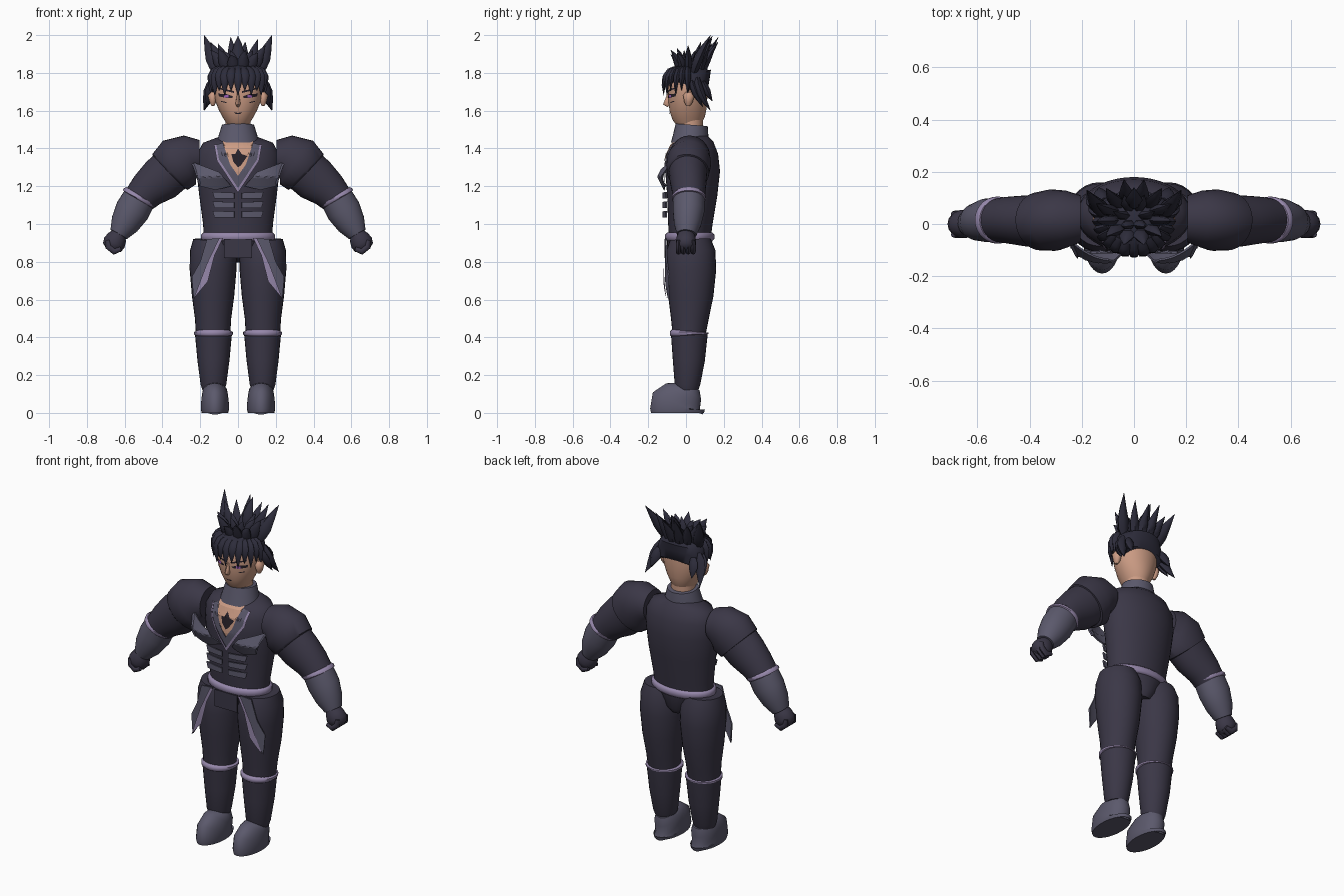
import bpy, bmesh, math
from mathutils import Vector
from mathutils.bvhtree import BVHTree

cube = bpy.data.objects.get("Cube")
if cube:
    bpy.data.objects.remove(cube)


def material(name, rgb):
    m = bpy.data.materials.new(name)
    m.use_nodes = True
    m.diffuse_color = (*rgb, 1)
    m.node_tree.nodes["Principled BSDF"].inputs["Base Color"].default_value = (*rgb, 1)
    return m


CLOTH = material("dark_cloth", (.043, .038, .062))
HAIR = material("dark_hair", (.026, .025, .043))
GREY = material("slate_grey", (.105, .1, .15))
LILAC = material("lilac_trim", (.3, .24, .4))
SKIN = material("skin", (.6, .33, .23))
INK = material("ink", (.02, .015, .022))
EYE = material("violet_eye", (.35, .12, .5))


def finish(name, bm, mat, mirror=False, smooth=True, thick=0):
    mesh = bpy.data.meshes.new(name)
    bm.to_mesh(mesh)
    bm.free()
    obj = bpy.data.objects.new(name, mesh)
    bpy.context.collection.objects.link(obj)
    mesh.materials.append(mat)
    if smooth:
        mesh.shade_smooth()
        mesh.set_sharp_from_angle(angle=math.radians(50))
    if thick:
        obj.modifiers.new("Thickness", "SOLIDIFY").thickness = thick
    if mirror:
        obj.modifiers.new("Mirror", "MIRROR")
    return obj


def add_loft(bm, rings, n):
    """Skin elliptical rings (x, y, z, width, depth) across their path."""
    pts = [Vector(r[:3]) for r in rings]
    loops = []
    for i, r in enumerate(rings):
        t = (pts[min(i + 1, len(pts) - 1)] - pts[max(i - 1, 0)]).normalized()
        u = Vector((0, 1, 0)).cross(t).normalized()
        v = t.cross(u)
        loops.append([bm.verts.new(pts[i] + u * r[3] * math.cos(a) + v * r[4] * math.sin(a))
                      for a in (math.tau * k / n for k in range(n))])
    for a, b in zip(loops, loops[1:]):
        for k in range(n):
            bm.faces.new((a[k], a[(k + 1) % n], b[(k + 1) % n], b[k]))
    bm.faces.new(loops[0])
    bm.faces.new(loops[-1])


def loft(name, rings, mat, mirror=False, n=28):
    bm = bmesh.new()
    add_loft(bm, rings, n)
    bmesh.ops.recalc_face_normals(bm, faces=bm.faces)
    return finish(name, bm, mat, mirror)


def column(name, rows, mat, x=0, mirror=False, n=28):
    """Upright loft; each row is height, half width, front y, back y."""
    return loft(name, [(x, (f + b) / 2, z, w, (b - f) / 2) for z, w, f, b in rows], mat, mirror, n)


def locks(name, paths, mirror=False):
    """Leaf-shaped hair locks, each a root, a bulge, a tip and a width."""
    bm = bmesh.new()
    for root, mid, tip, w in paths:
        a, b, c = Vector(root), Vector(mid), Vector(tip)
        rings = []
        for t, s in ((0, .6), (.25, .95), (.5, 1), (.75, .6), (1, .03)):
            p = a * (1 - t) ** 2 + b * 2 * t * (1 - t) + c * t * t
            rings.append((*p, w * s, w * s * .7))
        add_loft(bm, rings, 6)
    bmesh.ops.recalc_face_normals(bm, faces=bm.faces)
    return finish(name, bm, HAIR, mirror)


def plate(name, outline, mat, depth, mirror=True, gap=.006, thick=0):
    """Thin panel drawn in x, z, laid on an object or on a depth rule."""
    bm = bmesh.new()
    bm.faces.new([bm.verts.new((x, -.4, z)) for x, z in outline])
    bmesh.ops.triangulate(bm, faces=bm.faces)
    for _ in range(3):
        bmesh.ops.subdivide_edges(bm, edges=bm.edges, cuts=1, use_grid_fill=True)
    tree = None
    if not callable(depth):
        src = bmesh.new()
        src.from_mesh(depth.data)
        tree = BVHTree.FromBMesh(src)
        src.free()
    for v in bm.verts:
        if tree:
            hit = tree.ray_cast(v.co, Vector((0, 1, 0)))[0]
            v.co.y = (hit.y if hit else 0) - gap
        else:
            v.co.y = depth(v.co.x, v.co.z)
    bmesh.ops.recalc_face_normals(bm, faces=bm.faces)
    if sum(f.normal.y for f in bm.faces) > 0:
        bmesh.ops.reverse_faces(bm, faces=bm.faces)
    return finish(name, bm, mat, mirror, False, thick)


def box(x0, x1, z0, z1):
    return [(x0, z0), (x1, z0), (x1, z1), (x0, z1)]


# Torso, belt and collar
torso = column("torso", [(.92, .18, -.09, .13), (1, .185, -.095, .14), (1.15, .205, -.1, .165),
                         (1.28, .22, -.11, .18), (1.37, .218, -.1, .17), (1.43, .185, -.075, .145),
                         (1.46, .1, -.05, .11)], CLOTH, n=40)
column("belt", [(.91, .185, -.1, .14), (.92, .195, -.11, .15), (.945, .195, -.11, .15),
                (.955, .185, -.1, .14)], LILAC)
column("pelvis", [(.82, .07, -.09, .11), (.84, .1, -.1, .13), (.92, .17, -.1, .14)], CLOTH)
plate("loincloth", box(-.075, .075, .82, .92), CLOTH, lambda x, z: -.115, False, thick=.009)
column("collar", [(1.42, .115, -.08, .12), (1.46, .105, -.07, .12), (1.525, .085, -.055, .115)], GREY)
column("neck", [(1.45, .065, -.03, .09), (1.56, .068, -.04, .09)], SKIN)

# Open neckline with its mark and trim
plate("open_chest", [(-.08, 1.44), (.08, 1.44), (.08, 1.37), (0, 1.255), (-.08, 1.37)],
      SKIN, torso, False)
plate("chest_mark", [(0, 1.4), (.02, 1.37), (.05, 1.36), (.015, 1.31), (0, 1.3),
                     (-.025, 1.33), (-.035, 1.37), (-.015, 1.37)], INK, torso, False, .01)
plate("lapel", [(0, 1.255), (.08, 1.37), (.08, 1.43), (.115, 1.42), (.1, 1.34), (0, 1.19)],
      GREY, torso, gap=.009)
plate("lapel_trim", [(0, 1.19), (.1, 1.34), (.115, 1.42), (.127, 1.42), (.112, 1.335), (0, 1.165)],
      LILAC, torso, gap=.011)


# Freestanding armour plates
def chest_depth(x, z):
    return -.153 + .5 * abs(z - 1.25) + 3 * (x - .12) ** 2


plate("chest_plates", [(.035, 1.2), (.1, 1.275), (.245, 1.33), (.215, 1.25), (.2, 1.2), (.12, 1.18)],
      GREY, chest_depth, thick=.008)
for i in range(3):
    z = 1.035 + .05 * i
    plate(f"abdomen_plates_{i + 1}", [(.02, z), (.125, z), (.135, z + .035), (.02, z + .03)],
          GREY, lambda x, z: -.125 + x * x, thick=.008)

# Legs and boots
column("thighs", [(.4, .09, -.07, .1), (.5, .096, -.08, .12), (.62, .112, -.095, .145),
                  (.76, .124, -.108, .16), (.86, .122, -.105, .155), (.92, .105, -.085, .13)],
       CLOTH, .132, True)
column("boot_shafts", [(.12, .058, -.05, .065), (.15, .068, -.06, .075), (.28, .085, -.07, .1),
                       (.42, .098, -.08, .115)], CLOTH, .13, True)
column("knee_bands", [(.41, .095, -.075, .11), (.416, .103, -.086, .12), (.428, .103, -.086, .12),
                      (.434, .093, -.075, .11)], LILAC, .13, True)
column("feet", [(0, .07, -.185, .095), (.02, .075, -.19, .1), (.05, .074, -.188, .1),
                (.085, .07, -.13, .098), (.115, .065, -.075, .092), (.14, .05, -.04, .075)],
       GREY, .122, True)


# Hip flaps
def flap_depth(x, z):
    return -.112 + 1.8 * max(0, x - .14) ** 2


plate("hip_flaps", [(.09, .925), (.165, .92), (.2, .8), (.245, .72), (.235, .605), (.17, .7), (.155, .79)],
      GREY, flap_depth, thick=.008)
plate("hip_flap_trim", [(.08, .925), (.1, .925), (.165, .79), (.18, .7), (.235, .605), (.16, .695), (.145, .79)],
      LILAC, lambda x, z: flap_depth(x, z) - .008)

# Arms
loft("shoulder_sleeves", [(.205, .02, 1.355, .09, .09), (.255, .02, 1.355, .118, .108),
                          (.31, .015, 1.325, .145, .118), (.36, .01, 1.275, .133, .112),
                          (.365, .01, 1.27, .115, .1)], CLOTH, True)
loft("upper_arms", [(.33, .01, 1.305, .122, .105), (.41, .012, 1.235, .12, .098),
                    (.48, .015, 1.18, .1, .09), (.53, .015, 1.125, .085, .083)], CLOTH, True)
loft("forearm_guards", [(.52, .015, 1.14, .088, .084), (.56, .014, 1.07, .092, .084),
                        (.6, .008, 1, .077, .072), (.632, .003, .945, .05, .052)], GREY, True)
loft("arm_bands", [(.516, .015, 1.15, .088, .083), (.519, .015, 1.145, .096, .09),
                   (.525, .015, 1.133, .096, .09), (.528, .015, 1.128, .088, .083)], LILAC, True)
loft("fists", [(.628, 0, .955, .035, .04), (.64, 0, .93, .052, .05), (.655, 0, .9, .06, .055),
               (.668, 0, .875, .052, .048), (.675, 0, .86, .025, .025)], CLOTH, True, 14)
for i in range(4):
    y = -.04 + .026 * i
    loft(f"fingers_{i + 1}", [(.69, y, .915, .012, .01), (.685, y, .88, .018, .014),
                              (.655, y, .855, .018, .014), (.62, y, .868, .012, .01)], CLOTH, True, 8)

# Head and face
head = column("head", [(1.53, .06, -.05, .085), (1.56, .078, -.072, .1), (1.6, .1, -.086, .108),
                       (1.65, .12, -.094, .112), (1.71, .13, -.095, .115), (1.77, .125, -.085, .11),
                       (1.81, .09, -.05, .08)], SKIN, n=36)
column("ears", [(1.625, .008, .0, .02), (1.645, .018, -.01, .035), (1.68, .026, -.015, .045),
                (1.7, .01, .0, .03)], SKIN, .133, True, 12)
column("nose", [(1.625, .008, -.1, -.08), (1.637, .014, -.122, -.08), (1.655, .01, -.112, -.08),
                (1.69, .006, -.098, -.08)], SKIN, n=8)
plate("eye_lines", [(.025, 1.675), (.06, 1.688), (.105, 1.69), (.1, 1.675), (.06, 1.667), (.03, 1.668)],
      INK, head, gap=.004)
plate("irises", box(.05, .073, 1.669, 1.684), EYE, head, gap=.006)
plate("brows", [(.02, 1.703), (.1, 1.722), (.1, 1.714), (.02, 1.693)], INK, head, gap=.004)
plate("cheek_marks", [(.06, 1.645), (.09, 1.652), (.09, 1.647), (.06, 1.64)], INK, head, gap=.004)
plate("mouth", [(-.025, 1.592), (0, 1.588), (.025, 1.592), (.01, 1.582), (-.01, 1.582)],
      INK, head, False, .004)

# Hair: cap, crown, fringe and side locks
column("hair_cap", [(1.69, .132, .03, .125), (1.73, .142, -.04, .14), (1.78, .138, -.095, .138),
                    (1.82, .115, -.08, .12), (1.85, .05, -.02, .07)], HAIR, n=32)
crown = []
for k in range(12):
    a = math.tau * (k + .5) / 12
    c, s = math.cos(a), math.sin(a)
    top = 1.93 + .035 * s + (.025 if k % 2 else 0)
    crown.append(((.07 * c, .03 + .06 * s, 1.79), (.1 * c, .03 + .07 * s, 1.87),
                  (.15 * c, .045 + .13 * s, top), .031))
for k in range(6):
    a = math.tau * k / 6
    c, s = math.cos(a), math.sin(a)
    crown.append(((.03 * c, .03 + .03 * s, 1.8), (.04 * c, .03 + .04 * s, 1.87),
                  (.08 * c, .05 + .07 * s, 1.92), .026))
crown.append(((0, .07, 1.8), (0, .08, 1.92), (0, .14, 1.995), .033))
locks("crown_spikes", crown)
locks("tall_side_spikes", [((.1, .04, 1.8), (.13, .05, 1.86), (.18, .13, 2), .038)], True)
fringe = []
for k in range(13):
    a = math.radians(180 + 15 * k)
    c, s = math.cos(a), math.sin(a)
    drop = 1.68 + (.025 if k % 2 else 0)
    fringe.append(((.1 * c, .01 + .07 * s, 1.825), (.15 * c, .01 + .14 * s, 1.8),
                   (.142 * c, .01 + .128 * s, drop), .027))
locks("fringe", fringe)
locks("side_locks", [((.12, .06, 1.77), (.15, .06, 1.7), (.18, .13, 1.6), .035),
                     ((.12, .03, 1.76), (.15, .04, 1.7), (.165, .09, 1.62), .03),
                     ((.11, .09, 1.75), (.13, .11, 1.7), (.135, .14, 1.65), .03)], True)
